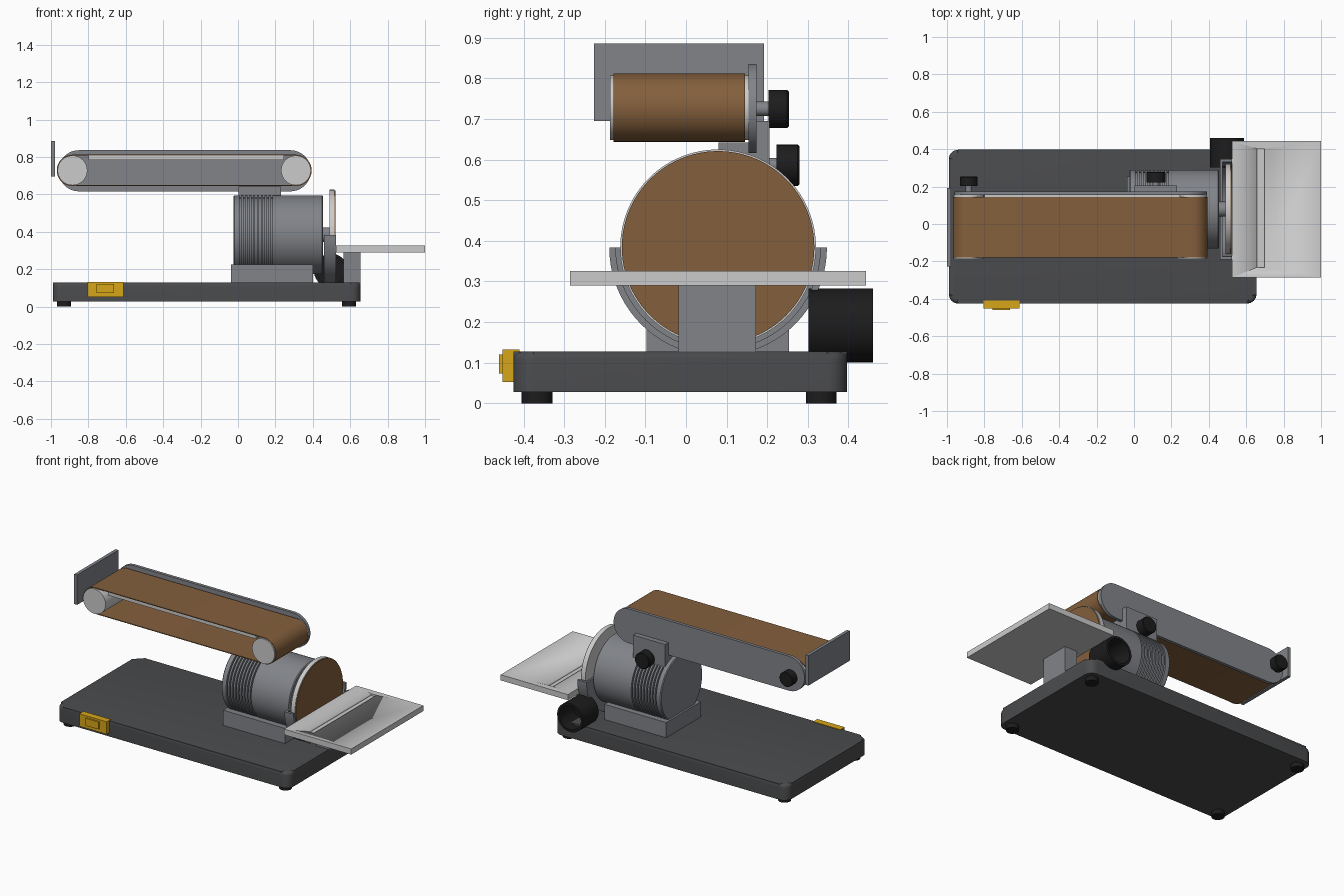
import bpy, bmesh
from math import pi, sin, cos, radians
from mathutils import Matrix, Vector

if "Cube" in bpy.data.objects:
    bpy.data.objects.remove(bpy.data.objects["Cube"])


def material(name, r, g, b):
    m = bpy.data.materials.new(name)
    m.diffuse_color = (r, g, b, 1)
    m.use_nodes = True
    m.node_tree.nodes["Principled BSDF"].inputs["Base Color"].default_value = m.diffuse_color
    return m


DARK = material("dark_grey", 0.07, 0.072, 0.075)
BLACK = material("black", 0.012, 0.012, 0.013)
METAL = material("mid_grey", 0.22, 0.23, 0.25)
LIGHT = material("light_grey", 0.52, 0.52, 0.54)
ABRASIVE = material("abrasive_brown", 0.23, 0.115, 0.045)
YELLOW = material("switch_yellow", 0.68, 0.38, 0.01)


def finish(name, bm, mat):
    bmesh.ops.recalc_face_normals(bm, faces=bm.faces[:])
    me = bpy.data.meshes.new(name)
    bm.to_mesh(me)
    bm.free()
    ob = bpy.data.objects.new(name, me)
    bpy.context.collection.objects.link(ob)
    me.materials.append(mat)
    bpy.ops.object.select_all(action='DESELECT')
    ob.select_set(True)
    bpy.context.view_layer.objects.active = ob
    bpy.ops.object.shade_smooth_by_angle(angle=radians(35))
    return ob


def box(name, lo, hi, mat):
    lo, hi = Vector(lo), Vector(hi)
    bm = bmesh.new()
    bmesh.ops.create_cube(bm, size=1, matrix=Matrix.Translation((lo + hi) / 2)
                          @ Matrix.Diagonal((*(hi - lo), 1)))
    return finish(name, bm, mat)


def place(axis, p, q, t):
    return {'X': (t, p, q), 'Y': (p, t, q), 'Z': (p, q, t)}[axis]


def prism(name, pts, axis, a, b, mat, inner=None, top_bevel=0):
    """Extrude an outline along an axis, optionally with a matching inner outline as a hole."""
    bm = bmesh.new()
    def ring(points, t):
        return [bm.verts.new(place(axis, p, q, t)) for p, q in points]
    def wall(r, s):
        n = len(r)
        for i in range(n):
            bm.faces.new((r[i], r[(i + 1) % n], s[(i + 1) % n], s[i]))
    o0, o1 = ring(pts, a), ring(pts, b)
    wall(o0, o1)
    if inner:
        i0, i1 = ring(inner, a), ring(inner, b)
        for pair in ((i0, i1), (o0, i0), (o1, i1)):
            wall(*pair)
    else:
        bm.faces.new(o0)
        top = bm.faces.new(o1)
        if top_bevel:
            bmesh.ops.bevel(bm, geom=list(top.edges), offset=top_bevel, segments=4,
                            profile=0.5, affect='EDGES')
    return finish(name, bm, mat)


def lathe(name, profile, axis, centre, mat, steps=64, closed=False):
    """Revolve (radius, distance) points about an axis through centre."""
    bm = bmesh.new()
    vs = [bm.verts.new((r, 0, t)) for r, t in profile]
    es = [bm.edges.new(e) for e in zip(vs, vs[1:])]
    if closed:
        es.append(bm.edges.new((vs[-1], vs[0])))
    bmesh.ops.spin(bm, geom=vs + es, cent=(0, 0, 0), axis=(0, 0, 1), angle=2 * pi, steps=steps)
    bmesh.ops.remove_doubles(bm, verts=bm.verts[:], dist=1e-5)
    rot = {'X': Matrix.Rotation(pi / 2, 4, 'Y'), 'Y': Matrix.Rotation(-pi / 2, 4, 'X'),
           'Z': Matrix.Identity(4)}[axis]
    bm.transform(Matrix.Translation(place(axis, *centre, 0)) @ rot)
    return finish(name, bm, mat)


def cyl(name, axis, centre, r, a, b, mat, steps=48, bev=0.0):
    prof = [(0, a), (r, a), (r, b - bev), (r - bev, b), (0, b)] if bev else \
        [(0, a), (r, a), (r, b), (0, b)]
    return lathe(name, prof, axis, centre, mat, steps)


def arc(cx, cy, r, a0, a1, n=24):
    return [(cx + r * cos(radians(a0 + (a1 - a0) * i / n)),
             cy + r * sin(radians(a0 + (a1 - a0) * i / n))) for i in range(n + 1)]


def stadium(x0, x1, z, r):
    return arc(x1, z, r, -90, 90) + arc(x0, z, r, 90, 270)


# Base plate with rounded corners, and feet
x0, x1, y0, y1, c = -0.99, 0.655, -0.425, 0.397, 0.05
outline = (arc(x1 - c, y1 - c, c, 0, 90, 8) + arc(x0 + c, y1 - c, c, 90, 180, 8)
           + arc(x0 + c, y0 + c, c, 180, 270, 8) + arc(x1 - c, y0 + c, c, 270, 360, 8))
prism("base", outline, 'Z', 0.028, 0.128, DARK, top_bevel=0.02)
for i, x in enumerate((-0.93, 0.593)):
    for j, y in enumerate((-0.367, 0.333)):
        cyl(f"foot_{i}{j}", 'Z', (x, y), 0.038, 0, 0.03, BLACK, 32)

# Power switch
box("switch_plate", (-0.805, -0.452, 0.052), (-0.612, -0.41, 0.132), YELLOW)
box("switch_button", (-0.756, -0.461, 0.073), (-0.664, -0.45, 0.12), YELLOW)

# Motor with cooling grooves, on its mount
MY, MZ = 0.079, 0.384
prof = [(0, -0.025), (0.206, -0.025), (0.211, -0.02)]
for i in range(9):
    x = 0.008 + i * 0.021
    prof += [(0.211, x), (0.198, x), (0.198, x + 0.009), (0.211, x + 0.009)]
prof += [(0.211, 0.45), (0.206, 0.455), (0, 0.455)]
lathe("motor", prof, 'X', (MY, MZ), METAL)
box("motor_mount", (-0.037, -0.097, 0.125), (0.4, 0.253, 0.225), METAL)
cyl("motor_shaft", 'X', (MY, MZ), 0.04, 0.45, 0.495, METAL)

# Sanding disc
cyl("disc_plate", 'X', (MY, MZ), 0.241, 0.488, 0.516, LIGHT, 96)
cyl("disc_abrasive", 'X', (MY, MZ), 0.237, 0.515, 0.521, ABRASIVE, 96)

# Lower half guard: rim and back wall
prism("guard_rim", arc(MY, MZ, 0.268, 180, 360, 40) + arc(MY, MZ, 0.252, 360, 180, 40),
      'X', 0.46, 0.525, METAL)
prism("guard_back", arc(MY, MZ, 0.26, 180, 360, 40), 'X', 0.46, 0.472, METAL)

# Dust outlet, open at the back
lathe("dust_outlet", [(0.091, 0.302), (0.091, 0.461), (0.076, 0.461), (0.076, 0.315),
                      (0, 0.315), (0, 0.302)], 'Y', (0.497, 0.192), BLACK)

# Work table with a mitre groove, and its support
table = box("work_table", (0.525, -0.285, 0.29), (1.0, 0.443, 0.326), LIGHT)
cutter = box("groove_cutter", (0.658, -0.232, 0.314), (0.698, 0.402, 0.36), LIGHT)
cutter.hide_render = True
cutter.hide_viewport = True
mod = table.modifiers.new("groove", 'BOOLEAN')
mod.operation = 'DIFFERENCE'
mod.solver = 'EXACT'
mod.object = cutter
box("table_support", (0.565, -0.018, 0.125), (0.655, 0.172, 0.291), METAL)

# Sanding belt, rollers and platen
LX, RX, BZ = -0.885, 0.31, 0.728
prism("sanding_belt", stadium(LX, RX, BZ, 0.084), 'Y', -0.178, 0.145, ABRASIVE,
      inner=stadium(LX, RX, BZ, 0.079))
for n, x in (("idle_roller", LX), ("drive_roller", RX)):
    cyl(n, 'Y', (x, BZ), 0.0795, -0.187, 0.156, LIGHT)
box("platen", (-0.8, -0.17, 0.783), (0.245, 0.156, 0.807), LIGHT)

# Side arm carrying the rollers
prism("side_arm", stadium(-0.85, 0.28, 0.726, 0.11), 'Y', 0.154, 0.174, METAL)

# Bracket joining the arm to the motor
box("arm_bracket", (0.003, 0.172, 0.535), (0.23, 0.206, 0.695), METAL)
box("bracket_foot", (0.003, 0.08, 0.56), (0.23, 0.19, 0.642), METAL)

# Clamp and tracking knobs
for n, x, z, r, s, a, b in (("clamp_knob", 0.117, 0.586, 0.051, 0.2, 0.223, 0.279),
                            ("tracking_knob", -0.883, 0.725, 0.047, 0.17, 0.203, 0.253)):
    cyl(n, 'Y', (x, z), r, a, b, BLACK, 32, 0.004)
    cyl(n + "_stem", 'Y', (x, z), 0.018, s, a + 0.005, METAL, 24)

# Work stop at the end of the belt
box("work_stop", (-1.0, -0.226, 0.695), (-0.979, 0.192, 0.886), METAL)
